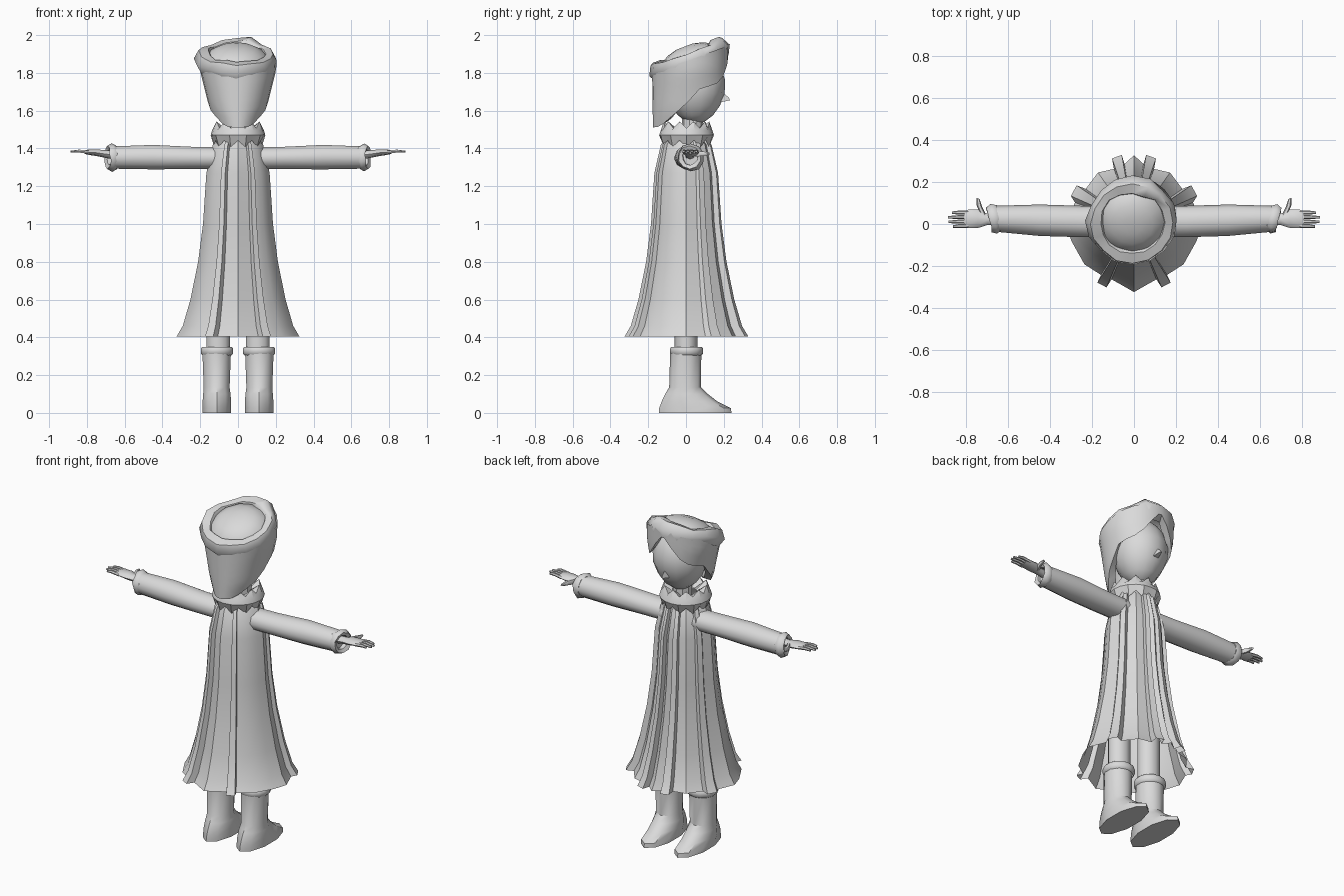
import bpy, bmesh, math, random
from math import sin, cos, pi, radians
from mathutils import Vector, Matrix

if "Cube" in bpy.data.objects:
    bpy.data.objects.remove(bpy.data.objects["Cube"])

random.seed(4)
grey = bpy.data.materials.new("plain grey")
grey.diffuse_color = (0.7, 0.7, 0.7, 1)
grey.use_nodes = True
grey.node_tree.nodes["Principled BSDF"].inputs["Base Color"].default_value = grey.diffuse_color


def finish(name, bm, angle=35):
    bmesh.ops.recalc_face_normals(bm, faces=bm.faces[:])
    me = bpy.data.meshes.new(name)
    bm.to_mesh(me)
    bm.free()
    me.materials.append(grey)
    ob = bpy.data.objects.new(name, me)
    bpy.context.collection.objects.link(ob)
    bpy.ops.object.select_all(action='DESELECT')
    ob.select_set(True)
    bpy.context.view_layer.objects.active = ob
    bpy.ops.object.shade_smooth_by_angle(angle=radians(angle))
    return ob


def skin(bm, rings, closed=True, cap0=False, cap1=False, loop=False):
    """Bridge successive rings of points with quads."""
    vs = [[bm.verts.new(p) for p in r] for r in rings]
    n = len(vs[0])
    pairs = list(zip(vs, vs[1:])) + ([(vs[-1], vs[0])] if loop else [])
    for a, b in pairs:
        for i in range(n if closed else n - 1):
            j = (i + 1) % n
            bm.faces.new((a[i], a[j], b[j], b[i]))
    if cap0:
        bm.faces.new(vs[0])
    if cap1:
        bm.faces.new(vs[-1])


def ellipse_z(cx, cy, z, rx, ry, n=10):
    return [(cx + rx * cos(2 * pi * (i + .5) / n), cy + ry * sin(2 * pi * (i + .5) / n), z) for i in range(n)]


def ellipse_x(x, cy, cz, ry, rz, n=10):
    return [(x, cy + ry * cos(2 * pi * i / n), cz + rz * sin(2 * pi * i / n)) for i in range(n)]


def fur_ring(name, mat, rx, ry, tube_r, tube_h, n, m, jitter):
    """Lumpy fur trim swept around an ellipse."""
    bm = bmesh.new()
    rings = []
    for i in range(n):
        a = 2 * pi * i / n
        k = 1 + random.uniform(-jitter, jitter)
        dz = random.uniform(-jitter, jitter) * tube_h * .6
        ring = []
        for j in range(m):
            b = 2 * pi * j / m
            r = k * tube_r * cos(b)
            ring.append(mat @ Vector(((rx + r) * cos(a), (ry + r) * sin(a), k * tube_h * sin(b) + dz)))
        rings.append(ring)
    skin(bm, rings, loop=True)
    return finish(name, bm, 60)


def lerp_table(t, table):
    for (a, u), (b, v) in zip(table, table[1:]):
        if t <= b:
            return u + (v - u) * max(0, t - a) / (b - a)
    return table[-1][1]


# coat: hem outline with raised pleats (angle, radius), scaled up the body
half = [(-90, .325), (-68, .285), (-66.5, .33), (-58, .33), (-57, .29), (-39, .305), (-15, .31), (0, .325),
        (20, .30), (24, .33), (34, .33), (36, .285), (55, .30), (70, .28), (71.5, .33), (80, .335), (81, .29), (90, .328)]
outline = half + [(180 - a, r) for a, r in half[-2:0:-1]]
bm = bmesh.new()
skin(bm, [[(s * r * cos(radians(a)), s * r * sin(radians(a)), z) for a, r in outline]
          for z, s in [(.405, 1), (.46, .9), (.6, .775), (.8, .65), (1.0, .57), (1.27, .515), (1.42, .41), (1.47, .28)]])
finish("coat", bm, 30)

# collar with jagged upper and lower edges
bm = bmesh.new()
rings = []
n = 20
for z, r, jag in [(1.425, .125, .018), (1.47, .145, 0), (1.495, .137, 0), (1.525, .12, .018), (1.49, .06, 0)]:
    rings.append([(r * cos(2 * pi * i / n), .003 + r * sin(2 * pi * i / n), z + jag * (1 if i % 2 else -1))
                  for i in range(n)])
skin(bm, rings)
finish("collar", bm)

# neck
bm = bmesh.new()
skin(bm, [ellipse_z(0, .035, z, .055, .055) for z in (1.45, 1.6)], cap0=True, cap1=True)
finish("neck", bm)

# face and skull
bm = bmesh.new()
bmesh.ops.create_uvsphere(bm, u_segments=14, v_segments=9, radius=1)
for v in bm.verts:
    taper = 1 + .12 * min(0, v.co.z)
    v.co = Vector((v.co.x * .155 * taper, .05 + v.co.y * .16 * taper, 1.725 + v.co.z * .195))
finish("head", bm, 60)

# nose
bm = bmesh.new()
skin(bm, [[(.018, .185, 1.645), (0, .19, 1.70), (-.018, .185, 1.645)],
          [(.006, .232, 1.655), (0, .228, 1.668), (-.006, .232, 1.655)]], cap1=True)
finish("nose", bm)

# hair: long behind, parted in front; the lower edge follows a table by angle from the back
edge = [(0, 1.51), (38, 1.515), (62, 1.57), (85, 1.63), (102, 1.71), (130, 1.74), (142, 1.75), (155, 1.80), (180, 1.91)]
width = [(1.51, .105), (1.60, .15), (1.66, .163), (1.82, .203), (2.0, .205)]
bm = bmesh.new()
rings = []
for k in range(7):
    ring = []
    for i in range(24):
        a = 2 * pi * i / 24
        deg = math.degrees(min(a, 2 * pi - a))
        ry = .19 if deg < 90 else .205
        y = .015 - ry * cos(a)
        z1 = 1.87 + .38 * (y - .02)
        z0 = lerp_table(deg, edge)
        z = z1 + (z0 - z1) * k / 6
        y += .015 * (z - 1.51) * (-1 if deg < 90 else 1)
        ring.append((lerp_table(z, width) * sin(a), y, z))
    rings.append(ring)
skin(bm, rings)
# inner lining closes the hair back to the head
skin(bm, [rings[-1], [(x * .8, .04 + (y - .04) * .72, z + .03) for x, y, z in rings[-1]]])
finish("hair", bm, 40)

# hat: tilted fur brim and low domed crown
tilt = Matrix.Translation((-.008, .018, 1.872)) @ Matrix.Rotation(radians(21), 4, 'X')
fur_ring("hat_fur_brim", tilt, .175, .178, .043, .047, 16, 6, .28)
bm = bmesh.new()
crown = [[tilt @ Vector((r * cos(2 * pi * i / 12), r * sin(2 * pi * i / 12), z)) for i in range(12)]
         for r, z in [(.175, -.01), (.15, .03), (.10, .058), (.045, .072)]]
skin(bm, crown, cap1=True)
finish("hat_crown", bm, 60)

for s, side in ((-1, "left"), (1, "right")):
    # sleeve
    bm = bmesh.new()
    skin(bm, [ellipse_x(s * x, y, z, ry, rz) for x, y, z, ry, rz in
              [(.08, .012, 1.348, .075, .06), (.25, .012, 1.35, .075, .062), (.45, .018, 1.354, .075, .068),
               (.66, .025, 1.352, .062, .062)]], cap0=True, cap1=True)
    finish(side + "_sleeve", bm, 50)

    # fur cuff
    m = (Matrix.Translation((s * .668, .025, 1.353)) @ Matrix.Rotation(s * radians(-14), 4, 'Z')
         @ Matrix.Rotation(radians(90), 4, 'Y'))
    fur_ring(side + "_fur_cuff", m, .056, .056, .018, .024, 10, 5, .2)

    # hand: palm, four fingers and thumb
    bm = bmesh.new()
    skin(bm, [ellipse_x(s * x, y, z, ry, rz, 8) for x, y, z, ry, rz in
              [(.63, .02, 1.365, .028, .026), (.70, .022, 1.37, .027, .02), (.745, .025, 1.377, .044, .018),
               (.79, .025, 1.38, .044, .014), (.812, .024, 1.381, .038, .01)]], cap0=True, cap1=True)
    for k, tip in enumerate((.865, .885, .888, .87)):
        y0, y1 = -.008 + .021 * k, -.012 + .022 * k
        skin(bm, [ellipse_x(s * x, y, z, r, r, 6) for x, y, z, r in
                  [(.79, y0, 1.38, .010), (.84, (y0 + y1) / 2, 1.386, .009), (tip, y1, 1.383, .006)]],
             cap0=True, cap1=True)
    skin(bm, [[(s * (x + r * cos(2 * pi * i / 6)), y + .4 * r * cos(2 * pi * i / 6), z + r * sin(2 * pi * i / 6))
               for i in range(6)] for x, y, z, r in
              [(.715, .035, 1.372, .018), (.738, .085, 1.372, .014), (.744, .122, 1.372, .007)]],
         cap0=True, cap1=True)
    finish(side + "_hand", bm, 50)

    # leg
    bm = bmesh.new()
    skin(bm, [ellipse_z(s * .105, 0, z, .066, .06) for z in (.3, .75)], cap0=True, cap1=True)
    finish(side + "_leg", bm, 50)

    # boot: foot and shaft lofted as one
    bm = bmesh.new()
    skin(bm, [ellipse_z(s * x, (a + b) / 2, z, rx * 1.03, (b - a) / 2 * 1.05) for z, a, b, rx, x in
              [(0, -.135, .232, .077, .112), (.025, -.133, .228, .077, .112), (.06, -.122, .16, .077, .112),
               (.10, -.105, .11, .074, .112), (.135, -.085, .076, .070, .113), (.32, -.08, .077, .077, .113)]],
         cap0=True, cap1=True)
    finish(side + "_boot", bm, 40)

    # rolled boot cuff
    bm = bmesh.new()
    skin(bm, [ellipse_z(s * .111, .003, z, r, r, 14) for z, r in
              [(.305, .078), (.315, .088), (.34, .088), (.35, .08), (.345, .06)]], cap1=True)
    finish(side + "_boot_cuff", bm, 50)
